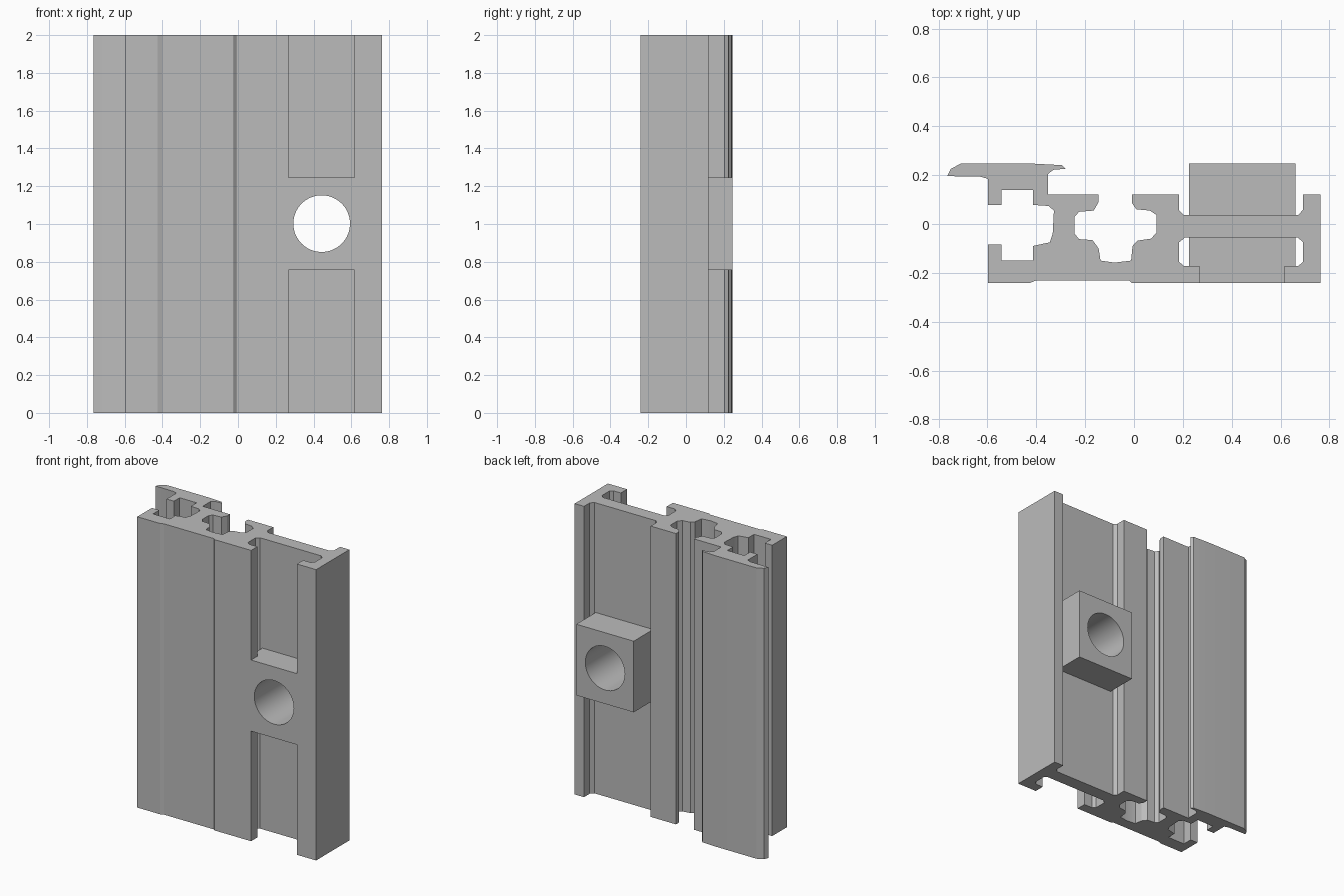
import bpy
import bmesh
import math
from mathutils import Matrix, Vector

default = bpy.data.objects.get("Cube")
if default:
    bpy.data.objects.remove(default, do_unlink=True)

LENGTH = 2.0

metal = bpy.data.materials.new("grey metal")
metal.use_nodes = True
grey = (0.5, 0.5, 0.5, 1.0)
metal.diffuse_color = grey
metal.node_tree.nodes["Principled BSDF"].inputs["Base Color"].default_value = grey


def object_from(name, bm):
    bmesh.ops.recalc_face_normals(bm, faces=bm.faces[:])
    mesh = bpy.data.meshes.new(name)
    bm.to_mesh(mesh)
    bm.free()
    mesh.materials.append(metal)
    obj = bpy.data.objects.new(name, mesh)
    bpy.context.collection.objects.link(obj)
    return obj


def prism(name, outline, bottom=0.0, top=LENGTH):
    """Extrude a plan outline straight up."""
    bm = bmesh.new()
    face = bm.faces.new([bm.verts.new((x, y, bottom)) for x, y in outline])
    extruded = bmesh.ops.extrude_face_region(bm, geom=[face])["geom"]
    moved = [item for item in extruded if isinstance(item, bmesh.types.BMVert)]
    bmesh.ops.translate(bm, verts=moved, vec=Vector((0, 0, top - bottom)))
    return object_from(name, bm)


def cylinder(name, centre, radius, depth):
    """Cylinder lying along the y axis."""
    bm = bmesh.new()
    placing = Matrix.Translation(centre) @ Matrix.Rotation(math.pi / 2, 4, "X")
    bmesh.ops.create_cone(bm, cap_ends=True, segments=64, radius1=radius,
                          radius2=radius, depth=depth, matrix=placing)
    return object_from(name, bm)


def combine(target, tool, operation):
    """Apply a boolean and discard the tool object."""
    tool.hide_render = True
    modifier = target.modifiers.new(operation.title(), "BOOLEAN")
    modifier.operation = operation
    modifier.solver = "EXACT"
    modifier.object = tool
    bpy.context.view_layer.objects.active = target
    bpy.ops.object.modifier_apply(modifier=modifier.name)
    bpy.data.objects.remove(tool, do_unlink=True)


def cut(target, name, outline):
    combine(target, prism(name, outline, -0.1, LENGTH + 0.1), "DIFFERENCE")


# Bar with the overhanging back flange and the shallow front recess
left, right, front, back, rear = -0.598, 0.763, -0.241, 0.12, 0.247
rail = prism("extruded_rail", [
    (left, front), (-0.425, front), (-0.4, -0.231), (-0.02, -0.231),
    (-0.01, front), (right, front), (right, back), (-0.352, back),
    (-0.352, 0.205), (-0.33, 0.222), (-0.28, 0.226), (-0.295, 0.241),
    (-0.41, rear), (-0.71, rear), (-0.75, 0.226), (-0.765, 0.196),
    (-0.63, 0.194), (left, 0.185),
])

# Stepped channel opening to the side
cut(rail, "side_channel", [
    (-0.7, -0.083), (-0.542, -0.083), (-0.542, -0.15), (-0.413, -0.15),
    (-0.413, -0.09), (-0.345, -0.075), (-0.333, -0.04), (-0.328, 0.055),
    (-0.35, 0.074), (-0.413, 0.078), (-0.413, 0.14), (-0.542, 0.14),
    (-0.542, 0.078), (-0.7, 0.078),
])

# Cross-shaped channel opening to the back
cut(rail, "middle_channel", [
    (-0.145, 0.3), (-0.145, 0.09), (-0.165, 0.055), (-0.225, 0.05),
    (-0.243, 0.03), (-0.243, -0.04), (-0.225, -0.062), (-0.17, -0.066),
    (-0.145, -0.1), (-0.137, -0.15), (-0.08, -0.158), (-0.012, -0.15),
    (-0.006, -0.09), (0.015, -0.068), (0.07, -0.06), (0.092, -0.035),
    (0.092, 0.037), (0.065, 0.055), (0.01, 0.06), (-0.008, 0.085),
    (-0.008, 0.3),
])

# Wide recess along the back and undercut slot along the front
slot_left, slot_right, lip = 0.185, 0.692, -0.173
neck_left, neck_right = 0.268, 0.617
cut(rail, "back_recess", [
    (slot_left, 0.3), (slot_left, 0.055), (0.205, 0.036),
    (0.672, 0.036), (slot_right, 0.058), (slot_right, 0.3),
])
cut(rail, "front_slot", [
    (neck_left, -0.4), (neck_left, lip), (0.205, lip),
    (slot_left, -0.155), (slot_left, -0.075), (0.208, -0.056),
    (0.672, -0.056), (slot_right, -0.075), (slot_right, -0.155),
    (0.672, lip), (neck_right, lip), (neck_right, -0.4),
])

# Clamp block through the web, with its neck filling the slot mouth
block_left, block_right = 0.225, 0.662
block = prism("clamp_block", [
    (neck_left, front), (neck_right, front), (neck_right, lip),
    (block_right, lip), (block_right, rear), (block_left, rear),
    (block_left, lip), (neck_left, lip),
], 0.757, 1.246)
combine(rail, block, "UNION")

# Through hole
hole = cylinder("bolt_hole", Vector((0.443, 0, 1.002)), 0.15, 1.0)
combine(rail, hole, "DIFFERENCE")

# Smooth the hole while keeping profile edges crisp
bpy.ops.object.select_all(action="DESELECT")
rail.select_set(True)
bpy.context.view_layer.objects.active = rail
bpy.ops.object.shade_smooth_by_angle(angle=math.radians(20))
